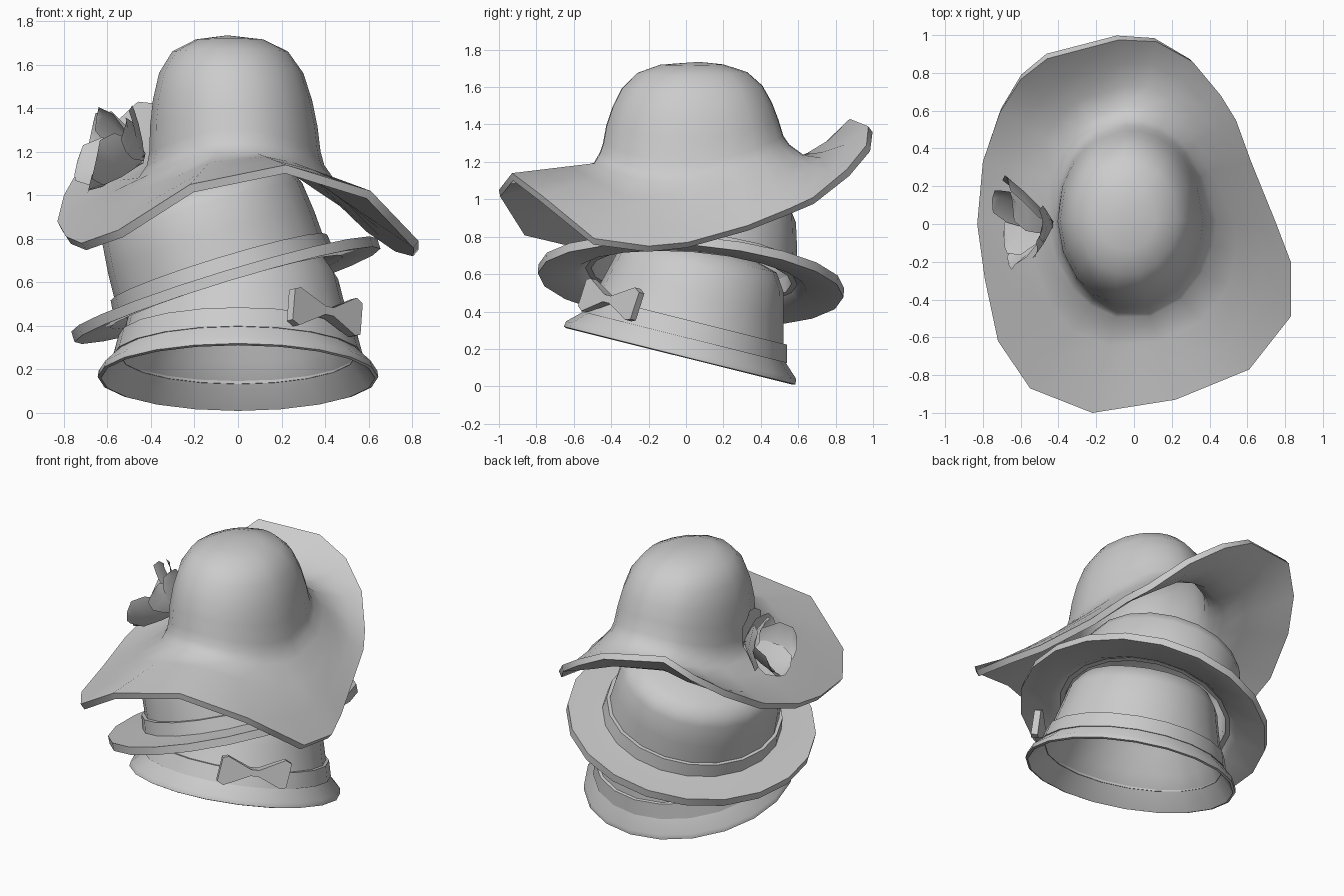
import bpy
import math
from math import sin, cos, pi
from mathutils import Matrix, Vector

cube = bpy.data.objects.get("Cube")
if cube:
    bpy.data.objects.remove(cube)

SIDES = 20

felt = bpy.data.materials.new("grey felt")
felt.use_nodes = True
GREY = (0.6, 0.6, 0.6, 1)
felt.diffuse_color = GREY
felt.node_tree.nodes["Principled BSDF"].inputs["Base Color"].default_value = GREY


def make(name, verts, faces, matrix=Matrix(), thickness=0, angle=45):
    """Make an object, thicken it inwards if asked, and shade it smooth."""
    mesh = bpy.data.meshes.new(name)
    mesh.from_pydata([matrix @ Vector(v) for v in verts], [], faces)
    mesh.materials.append(felt)
    obj = bpy.data.objects.new(name, mesh)
    bpy.context.collection.objects.link(obj)
    bpy.ops.object.select_all(action="DESELECT")
    obj.select_set(True)
    bpy.context.view_layer.objects.active = obj
    if thickness:
        mod = obj.modifiers.new("Shell", "SOLIDIFY")
        mod.thickness = thickness
        mod.offset = -1
        bpy.ops.object.modifier_apply(modifier=mod.name)
    bpy.ops.object.shade_smooth_by_angle(angle=math.radians(angle))
    return obj


def loft(rings, top=None, closed=False):
    """Join equal rings, listed from the outside up; finish at a top point or loop round."""
    n = len(rings[0])
    verts = [p for ring in rings for p in ring]
    faces = []
    for k in range(len(rings) if closed else len(rings) - 1):
        a, b = k * n, (k + 1) % len(rings) * n
        faces += [(a + i, a + (i + 1) % n, b + (i + 1) % n, b + i) for i in range(n)]
    if top:
        a = len(verts) - n
        verts.append(top)
        faces += [(a + i, a + (i + 1) % n, len(verts) - 1) for i in range(n)]
    return verts, faces


def oval(r, z, stretch):
    return [(r * cos(2 * pi * i / SIDES), r * stretch * sin(2 * pi * i / SIDES), z)
            for i in range(SIDES)]


def turned(name, profile, stretch, matrix, top=None, closed=False):
    rings = [oval(r, z, stretch) for r, z in profile]
    return make(name, *loft(rings, (0, 0, top) if top else None, closed), matrix)


# Bottom hat: hollow underneath, flared rim, tipped back
low = Matrix.Translation((0, -0.035, 0.16)) @ Matrix.Rotation(math.radians(-14), 4, "X")
turned("bottom_hat", [(0.005, 0.56), (0.22, 0.54), (0.36, 0.46), (0.43, 0.33), (0.49, 0.19),
                      (0.555, 0.085), (0.63, 0),
                      (0.645, 0.005), (0.64, 0.035), (0.56, 0.11), (0.53, 0.2), (0.49, 0.35),
                      (0.46, 0.47), (0.4, 0.56), (0.22, 0.61)],
       0.99, low, top=0.62)
turned("bottom_hat_band", [(0.54, 0.105), (0.575, 0.105), (0.55, 0.2), (0.52, 0.2)],
       0.985, low, closed=True)

# Bow on the bottom band, thinner towards the wing ends
half = [(0.025, 0.02), (0.18, 0.095), (0.22, 0.075), (0.205, -0.075), (0.17, -0.085), (0.025, -0.02)]
outline = half + [(-x, -y) for x, y in half]
bow_verts = [(x, d * (1 - 2 * abs(x)), y) for d in (-0.035, 0.035) for x, y in outline]
n = len(outline)
bow_faces = [tuple(range(n)), tuple(reversed(range(n, 2 * n)))]
bow_faces += [(i + n, (i + 1) % n + n, (i + 1) % n, i) for i in range(n)]
bow_at = low @ Matrix.Rotation(math.radians(43), 4, "Z") @ Matrix.Translation((0, -0.585, 0.205))
make("bow", bow_verts, bow_faces, bow_at, angle=30)

# Middle hat: flat wide brim with a hollow underneath, tipped sideways
mid = (Matrix.Translation((-0.05, 0.025, 0.545)) @ Matrix.Rotation(math.radians(-4.5), 4, "X")
       @ Matrix.Rotation(math.radians(-17), 4, "Y"))
turned("middle_hat", [(0.005, 0.48), (0.22, 0.47), (0.36, 0.43), (0.425, 0.34), (0.455, 0.2),
                      (0.49, 0.06), (0.56, 0.01), (0.735, -0.005),
                      (0.735, 0.045), (0.6, 0.045), (0.505, 0.05), (0.495, 0.25), (0.48, 0.39),
                      (0.455, 0.45), (0.38, 0.5), (0.2, 0.525)],
       1.115, mid, top=0.53)
turned("middle_hat_band", [(0.48, 0.046), (0.53, 0.046), (0.52, 0.13), (0.47, 0.13)],
       1.12, mid, closed=True)

# Top hat: wavy brim edge, counter-clockwise from the left side
edge = [(0.75, 0.01, 0.77), (0.62, 0.33, 0.86), (0.54, 0.55, 0.95), (0.46, 0.68, 1.01),
        (0.31, 0.86, 1.16), (0.12, 0.965, 1.29), (-0.08, 0.975, 1.39), (-0.46, 0.875, 1.43),
        (-0.6, 0.765, 1.3), (-0.71, 0.59, 1.16), (-0.8, 0.33, 1), (-0.83, 0, 0.88),
        (-0.79, -0.29, 0.81), (-0.72, -0.62, 0.78), (-0.55, -0.87, 0.84), (-0.22, -1, 1.05),
        (0.22, -0.93, 1.14), (0.61, -0.77, 1.02), (0.83, -0.49, 0.79), (0.83, -0.2, 0.75)]
CROWN = Vector((-0.01, 0.03))
TOP = 1.735
angles = [math.atan2(y - CROWN.y, x - CROWN.x) for x, y, z in edge]


def crown_ring(scale, height, lift=0):
    """Ring of the crown; height runs from 0 at the dipping neck to 1 at the top."""
    ring = []
    for t in angles:
        neck = 1.15 - 0.07 * cos(2 * t) + 0.02 * sin(t) + lift
        # The neck flares less at the front than at the back
        s = 1 + (scale - 1) * (0.75 + 0.3 * sin(t)) if scale > 1 else scale
        ring.append((CROWN.x - 0.03 * height + 0.385 * s * cos(t),
                     CROWN.y + (0.485 - 0.06 * height) * s * sin(t),
                     neck + (TOP - neck) * height))
    return ring


foot = crown_ring(1.22, 0)
brim = [[tuple(Vector(e).lerp(Vector(f), k)) for e, f in zip(edge, foot)] for k in (0, 0.35, 0.7)]
# Let the raised brim sag a little between edge and neck
brim[1:] = [[(x, y, z - 0.06 * max(0, y) ** 2) for x, y, z in ring] for ring in brim[1:]]
wall = [crown_ring(s, h, 0.04) for s, h in
        ((1.08, 0.03), (1.03, 0.13), (1, 0.32), (0.95, 0.52), (0.86, 0.72), (0.69, 0.88), (0.4, 0.97))]
make("top_hat", *loft(brim + [foot] + wall, (CROWN.x - 0.04, CROWN.y + 0.04, TOP)),
     thickness=0.04, angle=60)

# Flower: open petals cupped round an axis that points away from the crown
flower = Matrix.Translation((-0.43, 0, 1.17)) @ Matrix.Rotation(math.radians(-78), 4, "Y")
ROWS = [(0, 0.02), (0.09, 0.085), (0.19, 0.115), (0.26, 0.085), (0.29, 0.035)]


def petal(name, turn, opening, size):
    verts = []
    for along, width in ROWS:
        for side in (-1, 0, 1):
            curl = 0.03 * abs(side) * (width > 0.05) + 0.6 * along ** 2
            verts.append((along * size, side * width * size, curl * size))
    faces = [(a, a + 3, a + 4, a + 1) for k in range(len(ROWS) - 1) for a in (k * 3, k * 3 + 1)]
    spin = (Matrix.Rotation(math.radians(turn), 4, "Z")
            @ Matrix.Rotation(math.radians(-opening), 4, "Y"))
    make(name, verts, faces, flower @ spin)


# Turn is measured from straight up towards the back
petals = [(35, 42, 1.1), (75, 36, 1.25), (125, 48, 1.2), (205, 36, 1.05),
          (255, 32, 1.1), (0, 15, 0.85), (310, 20, 0.8)]
for i, (turn, opening, size) in enumerate(petals):
    petal(f"petal_{i + 1}", turn, opening, size)
